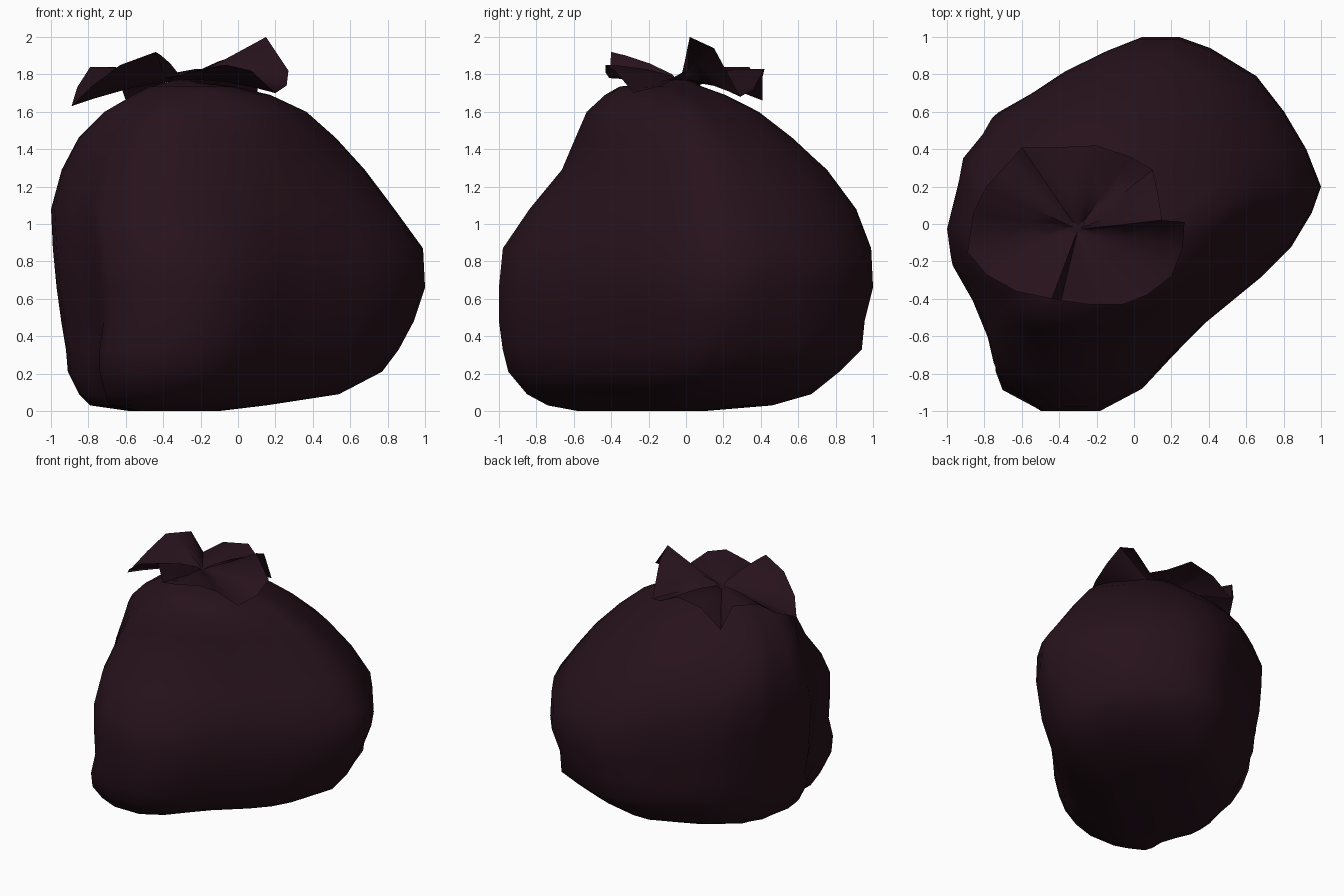
import bpy, bmesh, math
from mathutils import Vector

if "Cube" in bpy.data.objects:
    bpy.data.objects.remove(bpy.data.objects["Cube"])

NECK = Vector((-0.30, -0.03, 1.75))

# dark plum plastic
mat = bpy.data.materials.new("dark_plastic")
mat.diffuse_color = (0.020, 0.006, 0.011, 1)
mat.use_nodes = True
mat.node_tree.nodes["Principled BSDF"].inputs["Base Color"].default_value = mat.diffuse_color


def loft(name, rings, cap_start=False, cap_end=False, angle=50):
    """Skin closed rings of equal length into one smooth object."""
    bm = bmesh.new()
    vs = [[bm.verts.new(p) for p in r] for r in rings]
    n = len(rings[0])
    for a, b in zip(vs, vs[1:]):
        for i in range(n):
            j = (i + 1) % n
            bm.faces.new((a[i], a[j], b[j], b[i]))
    if cap_start:
        bm.faces.new(vs[0][::-1])
    if cap_end:
        bm.faces.new(vs[-1])
    me = bpy.data.meshes.new(name)
    bm.to_mesh(me)
    bm.free()
    me.materials.append(mat)
    ob = bpy.data.objects.new(name, me)
    bpy.context.collection.objects.link(ob)
    bpy.ops.object.select_all(action='DESELECT')
    ob.select_set(True)
    bpy.context.view_layer.objects.active = ob
    bpy.ops.object.shade_smooth_by_angle(angle=math.radians(angle))
    return ob


# Sack footprint seen from above, counter-clockwise
foot = [(1, .2), (.92, .4), (.8, .6), (.65, .79), (.4, .94), (.23, 1), (.03, 1), (-.15, .93),
        (-.37, .82), (-.55, .7), (-.73, .6), (-.78, .5), (-.9, .36), (-.92, .22), (-1, -.07),
        (-.98, -.23), (-.87, -.42), (-.79, -.62), (-.76, -.76), (-.72, -.86), (-.52, -1),
        (-.2, -1), (.03, -.88), (.2, -.7), (.37, -.53), (.68, -.28), (.84, -.12), (.95, .06)]

# Height levels: z, x min, x max, y min, y max, roundness
levels = [(0.0, -.58, -.1, -.58, .1, .3), (.03, -.79, .15, -.74, .46, .1),
          (.09, -.85, .54, -.85, .67, 0), (.21, -.91, .77, -.95, .82, 0),
          (.33, -.92, .86, -.98, .94, 0), (.48, -.945, .94, -1, .955, 0),
          (.66, -.97, 1, -1, 1, 0), (.87, -.99, .99, -.98, .99, .04),
          (1.08, -1, .84, -.84, .91, .2), (1.29, -.95, .68, -.67, .76, .4),
          (1.46, -.87, .52, -.60, .58, .55), (1.60, -.73, .36, -.54, .40, .7),
          (1.69, -.57, .17, -.44, .22, .8), (1.735, -.48, -.02, -.36, .09, 1),
          (1.755, -.39, -.20, -.14, .05, 1), (1.77, -.34, -.26, -.07, .01, 1)]
low_corners = {2, 3, 18, 19}


def sack_ring(z, x0, x1, y0, y1, rnd):
    cx, cy, hx, hy = (x0 + x1) / 2, (y0 + y1) / 2, (x1 - x0) / 2, (y1 - y0) / 2
    out = []
    for i, (u, v) in enumerate(foot):
        a = math.atan2(v, u)
        p = Vector((u, v)).lerp(Vector((math.cos(a), math.sin(a))), rnd)
        # gathered pleats appear towards the neck
        k = 1 + 0.03 * max(0, min(1, (z - 1.2) * 2.5)) * (math.cos(i * math.pi / 2) - .2)
        # fuller bottom corners
        if i in low_corners and z < .4:
            k *= 1.05
        out.append((cx + p.x * hx * k, cy + p.y * hy * k, z))
    return out


loft("sack_body", [sack_ring(*l) for l in levels], cap_start=True, cap_end=True)

# Flared, folded mouth of the sack above the tie
rim = [(.27, .01, 1.82), (.15, .02, 2.0), (.13, .15, 1.94), (.1, .29, 1.68), (-.02, .36, 1.72),
       (-.2, .42, 1.83), (-.42, .41, 1.79), (-.6, .41, 1.66), (-.66, .34, 1.84),
       (-.79, .2, 1.84), (-.86, .06, 1.73), (-.89, -.15, 1.63), (-.79, -.27, 1.73),
       (-.63, -.36, 1.85), (-.44, -.4, 1.92), (-.39, -.41, 1.78), (-.24, -.43, 1.81),
       (-.06, -.43, 1.85), (.07, -.38, 1.82), (.2, -.28, 1.70), (.26, -.13, 1.74)]
valleys = {1, 4, 8, 10, 15, 18}


def mouth_ring(t, base, dip):
    """Ring a fraction t of the way out to the rim, dipped along the folds."""
    out = []
    for i, p in enumerate(rim):
        q = NECK.lerp(Vector(p), t)
        q.z = base + (p[2] - base) * t - (dip if i in valleys else 0)
        out.append(q)
    return out


rings = [mouth_ring(.02, 1.76, 0), mouth_ring(.12, 1.785, .015), mouth_ring(.45, 1.81, .03),
         mouth_ring(.8, 1.83, .015), [Vector(p) for p in rim]]
loft("tied_mouth", rings, cap_start=True, angle=60)
